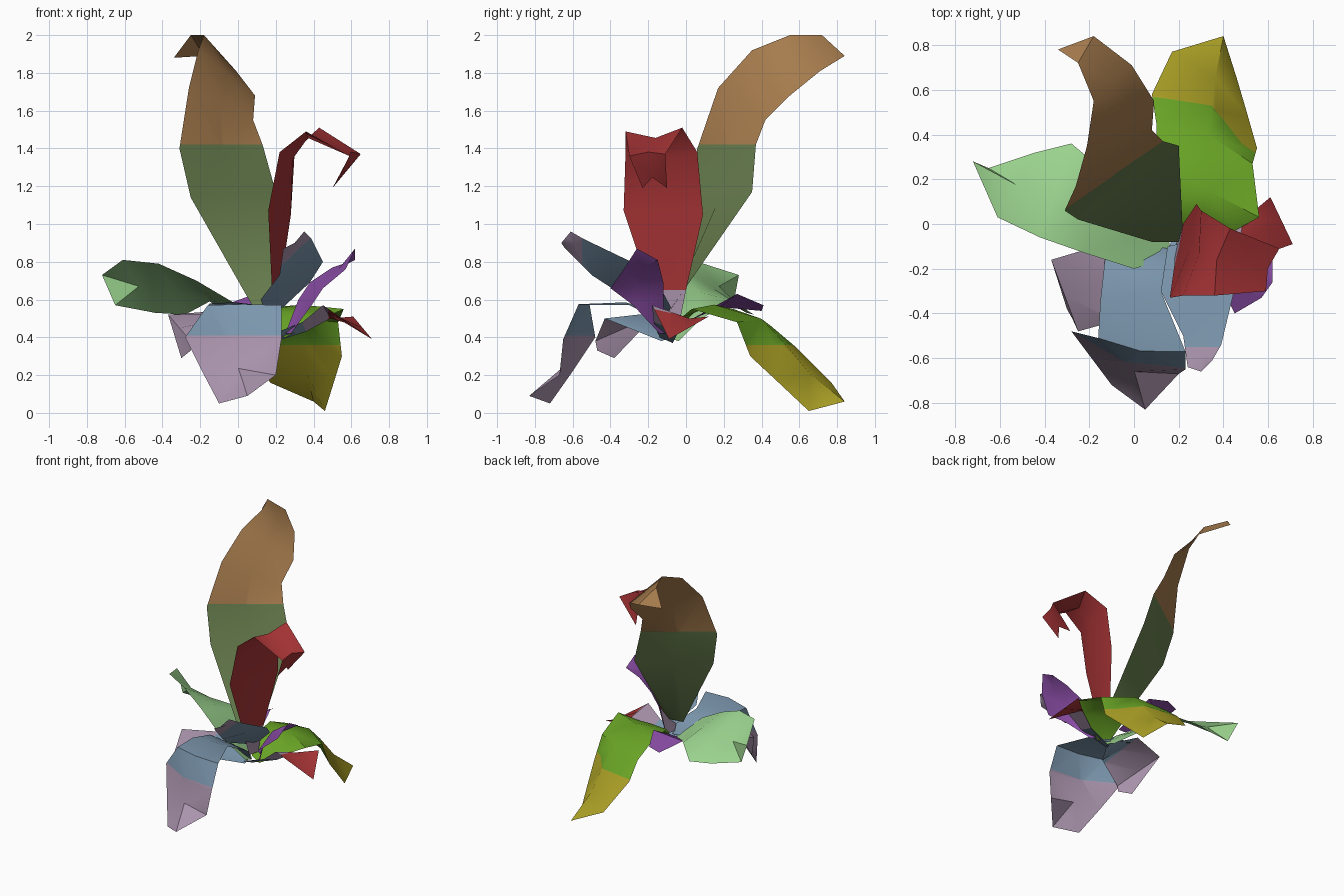
import bpy, bmesh, math
from mathutils import Vector


def material(name, rgb):
    m = bpy.data.materials.new(name)
    m.diffuse_color = [(c / 255 / 12.92 if c < 10 else ((c / 255 + 0.055) / 1.055) ** 2.4) for c in rgb] + [1]
    return m


OLIVE = material("olive green", (104, 126, 78))
BROWN = material("tan brown", (168, 125, 78))
RED = material("red", (168, 52, 54))
PALE = material("pale green", (156, 212, 143))
BRIGHT = material("bright green", (106, 166, 38))
YELLOW = material("mustard yellow", (172, 161, 38))
BLUE = material("slate blue", (124, 151, 174))
MAUVE = material("mauve", (170, 148, 173))
PURPLE = material("purple", (140, 78, 168))


def leaf(name, left, right, base, tip=None, axis="z", split=0.0, tip_above=True, fold=0.0, notch=0.0):
    """Loft a leaf between two edge rails, creased most past its middle; colour the tip past a split plane."""
    bm = bmesh.new()
    rows = []
    last = len(left) - 1
    for i, (l, r) in enumerate(zip(left, right)):
        l, r = Vector(l), Vector(r)
        j = min(i, last - 1)
        along = (Vector(left[j + 1]) + Vector(right[j + 1]) - Vector(left[j]) - Vector(right[j])).normalized()
        mid = (l + r) / 2 + along.cross(r - l) * fold * math.sin(math.pi * (i / last) ** 2)
        if i == last:
            mid -= along * notch
        rows.append([bm.verts.new(p) for p in (l, mid, r)])
    for a, b in zip(rows, rows[1:]):
        for k in range(2):
            bm.faces.new((a[k], a[k + 1], b[k + 1], b[k]))
    bmesh.ops.remove_doubles(bm, verts=bm.verts[:], dist=0.001)
    bmesh.ops.triangulate(bm, faces=bm.faces[:])
    if tip:
        n = Vector([float(axis == c) for c in "xyz"])
        bmesh.ops.bisect_plane(bm, geom=bm.verts[:] + bm.edges[:] + bm.faces[:],
                               plane_co=n * split, plane_no=n)
        for f in bm.faces:
            f.material_index = int((f.calc_center_median().dot(n) > split) == tip_above)
    for f in bm.faces:
        f.smooth = True
    # Keep strong creases crisp
    for e in bm.edges:
        if len(e.link_faces) == 2 and e.calc_face_angle(0) > 0.7:
            e.smooth = False
    me = bpy.data.meshes.new(name)
    bm.to_mesh(me)
    bm.free()
    for m in (base, tip):
        if m:
            me.materials.append(m)
    bpy.context.collection.objects.link(bpy.data.objects.new(name, me))


# Tall rear leaf, curling over at the top
leaf("tall_leaf",
     [(.08, -.08, .56), (-.25, .02, 1.14), (-.31, .06, 1.40), (-.26, .17, 1.72),
      (-.21, .35, 1.92), (-.18, .55, 2.0), (-.25, .72, 2.0), (-.34, .78, 1.88)],
     [(.22, -.08, .55), (.20, .35, 1.17), (.13, .37, 1.42), (.08, .42, 1.55),
      (.09, .55, 1.68), (-.01, .71, 1.81), (-.18, .84, 1.89), (-.34, .78, 1.88)],
     OLIVE, BROWN, "z", 1.42)

# Upright hooked leaf
leaf("hooked_leaf",
     [(.18, -.12, .45), (.18, -.19, .65), (.16, -.33, 1.07), (.22, -.32, 1.38),
      (.36, -.32, 1.49), (.59, -.30, 1.36), (.50, -.23, 1.19)],
     [(.20, -.04, .45), (.22, .0, .65), (.28, .09, 1.05), (.30, .06, 1.38),
      (.43, -.02, 1.51), (.65, -.11, 1.37), (.50, -.10, 1.19)],
     MAUVE, RED, "z", .65, fold=-.17, notch=.07)

# Broad side leaf
leaf("side_leaf",
     [(.17, -.15, .42), (.0, -.20, .57), (-.22, -.13, .70), (-.42, -.06, .79),
      (-.61, .03, .81), (-.72, .28, .73)],
     [(.15, -.04, .38), (-.02, .08, .50), (-.15, .25, .59), (-.28, .36, .52),
      (-.44, .32, .53), (-.65, .25, .57)],
     PALE)

# Drooping back leaf
leaf("back_leaf",
     [(.16, -.06, .42), (.13, .05, .54), (.10, .25, .55), (.10, .45, .46),
      (.08, .58, .35), (.17, .77, .16), (.40, .84, .06)],
     [(.25, -.10, .40), (.45, -.03, .50), (.56, .03, .55), (.53, .27, .48),
      (.55, .34, .30), (.51, .48, .17), (.46, .65, .01)],
     BRIGHT, YELLOW, "z", .36, False, fold=-.16)

# Drooping front leaf
leaf("front_leaf",
     [(.10, -.10, .44), (-.13, -.16, .54), (-.15, -.34, .58), (-.16, -.51, .57),
      (-.28, -.48, .40), (-.19, -.60, .22), (-.10, -.72, .05)],
     [(.20, -.12, .42), (.20, -.16, .50), (.12, -.30, .57), (.23, -.57, .57),
      (.23, -.65, .39), (.20, -.67, .20), (.05, -.83, .09)],
     BLUE, MAUVE, "z", .41, False, fold=.11)

# Short leaf beside the front leaf
leaf("short_leaf",
     [(.15, -.08, .40), (-.10, -.08, .54), (-.37, -.16, .52), (-.30, -.38, .29)],
     [(.15, -.13, .38), (-.07, -.43, .50), (-.25, -.48, .38), (-.25, -.47, .33)],
     BLUE, MAUVE, "x", -.10, False)

# Raised front leaf
leaf("raised_leaf",
     [(.15, -.10, .52), (.12, -.30, .60), (.22, -.50, .73), (.24, -.64, .87), (.30, -.66, .90)],
     [(.24, -.08, .56), (.38, -.15, .69), (.45, -.29, .80), (.39, -.54, .92), (.35, -.61, .96)],
     BLUE, MAUVE, "y", -.55, False)

# Small purple leaves
leaf("purple_leaf",
     [(.28, -.14, .42), (.39, -.28, .57), (.45, -.40, .66), (.57, -.33, .76), (.62, -.26, .87)],
     [(.25, -.11, .42), (.32, -.12, .60), (.38, -.12, .69), (.50, -.14, .77), (.62, -.15, .81)],
     PURPLE)
leaf("rear_purple_leaf",
     [(.08, .0, .48), (-.10, .18, .56), (-.05, .40, .54)],
     [(.14, .0, .48), (.09, .27, .63), (.03, .41, .57)],
     PURPLE)

# Low pointed leaf and its blue stalk
leaf("low_leaf_stalk",
     [(.14, -.14, .40), (.34, -.17, .48)],
     [(.17, -.07, .37), (.36, -.04, .43)],
     BLUE)
leaf("low_pointed_leaf",
     [(.34, -.17, .48), (.45, -.18, .57), (.71, -.09, .39)],
     [(.36, -.04, .43), (.49, .02, .50), (.61, .12, .51)],
     MAUVE, RED, "x", .48)
